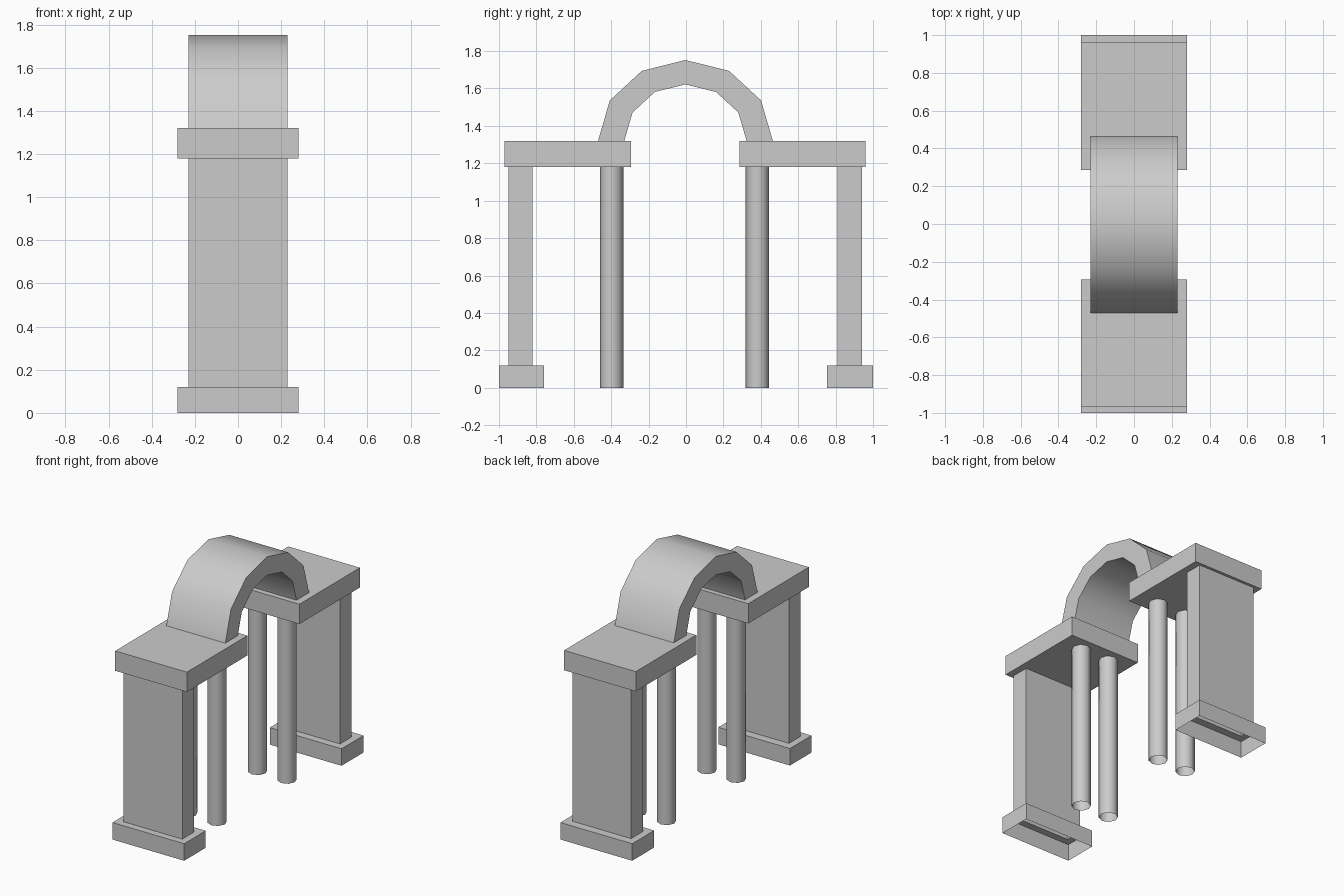
import bpy, bmesh, math
from mathutils import Matrix

cube = bpy.data.objects.get("Cube")
if cube:
    bpy.data.objects.remove(cube, do_unlink=True)

stone = bpy.data.materials.new("grey_stone")
stone.use_nodes = True
GREY = (0.6, 0.6, 0.6, 1)
stone.diffuse_color = GREY
stone.node_tree.nodes["Principled BSDF"].inputs["Base Color"].default_value = GREY


def finish(name, bm, smooth=None):
    bmesh.ops.recalc_face_normals(bm, faces=bm.faces)
    mesh = bpy.data.meshes.new(name)
    bm.to_mesh(mesh)
    bm.free()
    mesh.materials.append(stone)
    obj = bpy.data.objects.new(name, mesh)
    bpy.context.collection.objects.link(obj)
    if smooth:
        bpy.ops.object.select_all(action='DESELECT')
        obj.select_set(True)
        bpy.context.view_layer.objects.active = obj
        bpy.ops.object.shade_smooth_by_angle(angle=math.radians(smooth))


def box(name, half_x, y0, y1, z0, z1, open_bottom=False, open_top=False):
    bm = bmesh.new()
    place = (Matrix.Translation((0, (y0 + y1) / 2, (z0 + z1) / 2))
             @ Matrix.Diagonal((2 * half_x, y1 - y0, z1 - z0, 1)))
    bmesh.ops.create_cube(bm, size=1, matrix=place)
    bm.normal_update()
    gone = [f for f in bm.faces if (open_bottom and f.normal.z < -0.5)
            or (open_top and f.normal.z > 0.5)]
    bmesh.ops.delete(bm, geom=gone, context='FACES')
    finish(name, bm)


def plinth(name, y0, y1, wall_y0, wall_y1):
    """Hollow foot, open below, that narrows into the upright wall."""
    bm = bmesh.new()
    rings = []
    for hx, a, b, z in ((0.28, y0, y1, 0), (0.28, y0, y1, 0.12),
                        (0.23, wall_y0, wall_y1, 0.12), (0.23, wall_y0, wall_y1, 1.18)):
        rings.append([bm.verts.new((x, y, z)) for x, y in
                      ((-hx, a), (hx, a), (hx, b), (-hx, b))])
    for low, high in zip(rings, rings[1:]):
        for i in range(4):
            j = (i + 1) % 4
            bm.faces.new((low[i], low[j], high[j], high[i]))
    finish(name, bm)


def column(name, x, y):
    """Eight-sided shaft, open at both ends."""
    bm = bmesh.new()
    bmesh.ops.create_cone(bm, cap_ends=False, segments=8, radius1=0.063, radius2=0.063,
                          depth=1.18, matrix=Matrix.Translation((x, y, 0.59)))
    finish(name, bm, 50)


# Walls on feet, and the slabs they carry
plinth("front_wall", -1.0, -0.76, -0.95, -0.82)
plinth("back_wall", 0.755, 1.0, 0.81, 0.94)
box("front_slab", 0.28, -0.97, -0.295, 1.18, 1.32)
box("back_slab", 0.28, 0.285, 0.96, 1.18, 1.32)

# Paired columns beneath the inner ends of the slabs
for side, x in (("left", 0.115), ("right", -0.115)):
    column("front_column_" + side, x, -0.398)
    column("back_column_" + side, x, 0.382)

# Arch: half ring of six segments, extruded across
bm = bmesh.new()
loops = []
for ry, rz, x in ((0.467, 0.432, -0.23), (0.467, 0.432, 0.23),
                  (0.327, 0.302, 0.23), (0.327, 0.302, -0.23)):
    loops.append([bm.verts.new((x, -0.003 + ry * math.cos(i * math.pi / 6),
                                1.32 + rz * math.sin(i * math.pi / 6))) for i in range(7)])
for k in range(4):
    a, b = loops[k], loops[(k + 1) % 4]
    for i in range(6):
        bm.faces.new((a[i], a[i + 1], b[i + 1], b[i]))
for end in (0, 6):
    bm.faces.new([loop[end] for loop in loops])
finish("arch", bm, 45)
